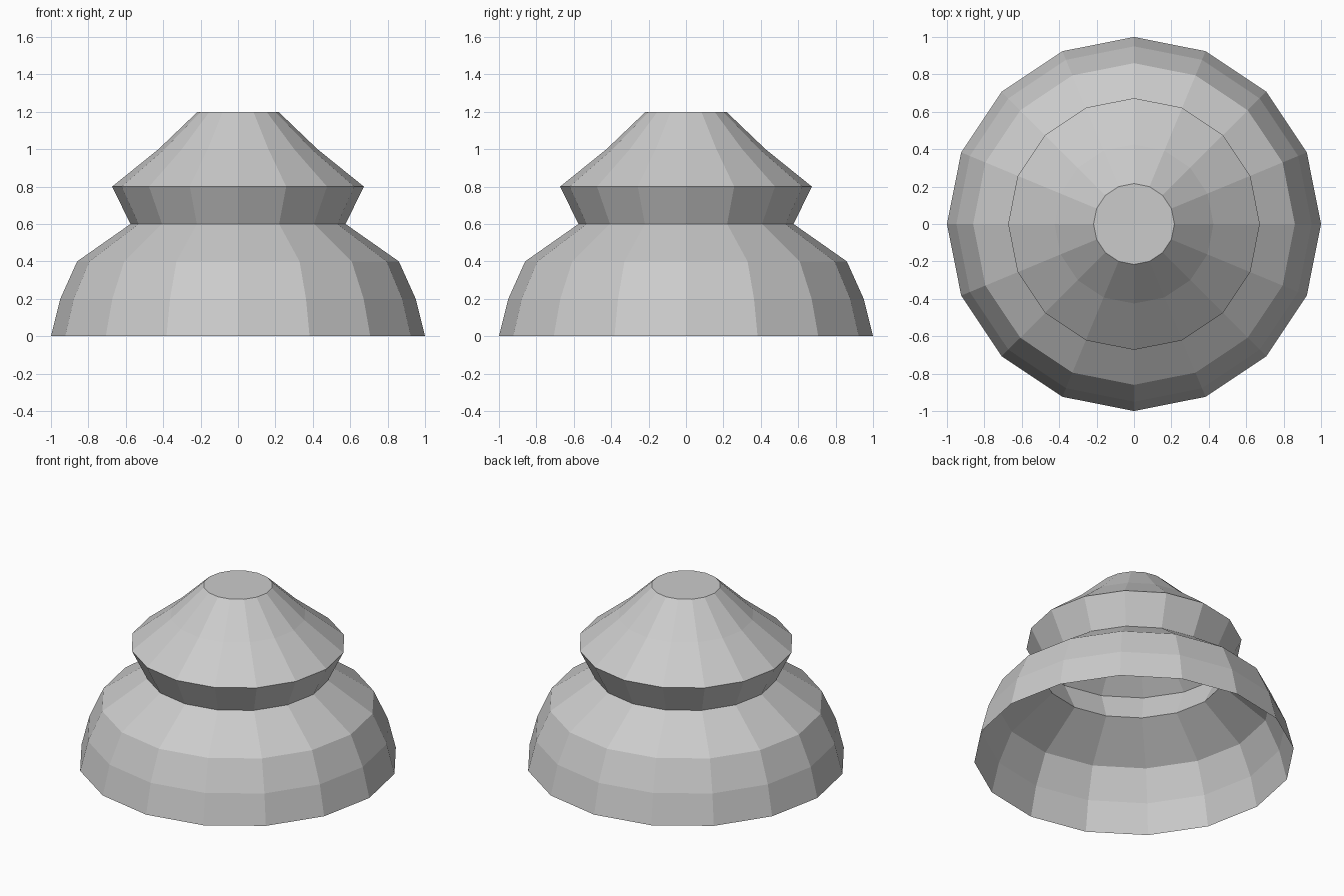
import bpy
import bmesh
from math import cos, sin, tau

SIDES = 16

cube = bpy.data.objects.get("Cube")
if cube:
    bpy.data.objects.remove(cube, do_unlink=True)

# Single plain grey
grey = bpy.data.materials.new("light_grey")
grey.use_nodes = True
colour = (0.6, 0.6, 0.6, 1)
grey.diffuse_color = colour
grey.node_tree.nodes["Principled BSDF"].inputs["Base Color"].default_value = colour


def lathe(name, profile, capped=False):
    """Spin (radius, height) points, listed bottom to top, into an open faceted shell."""
    bm = bmesh.new()
    rings = []
    for r, z in profile:
        rings.append([bm.verts.new((r * cos(tau * i / SIDES), r * sin(tau * i / SIDES), z))
                      for i in range(SIDES)])
    for low, high in zip(rings, rings[1:]):
        for i in range(SIDES):
            j = (i + 1) % SIDES
            bm.faces.new((low[i], low[j], high[j], high[i]))
    if capped:
        bm.faces.new(rings[-1])
    mesh = bpy.data.meshes.new(name)
    bm.to_mesh(mesh)
    bm.free()
    mesh.materials.append(grey)
    obj = bpy.data.objects.new(name, mesh)
    bpy.context.collection.objects.link(obj)
    return obj


# Hollow lower dome, open underneath
lathe("lower_dome", [(1, 0), (0.95, 0.2), (0.86, 0.4), (0.575, 0.6)])
# Collar flaring outwards
lathe("flared_collar", [(0.575, 0.6), (0.673, 0.8)])
# Conical roof with a flat top
lathe("conical_roof", [(0.673, 0.8), (0.425, 1.0), (0.216, 1.2)], capped=True)
